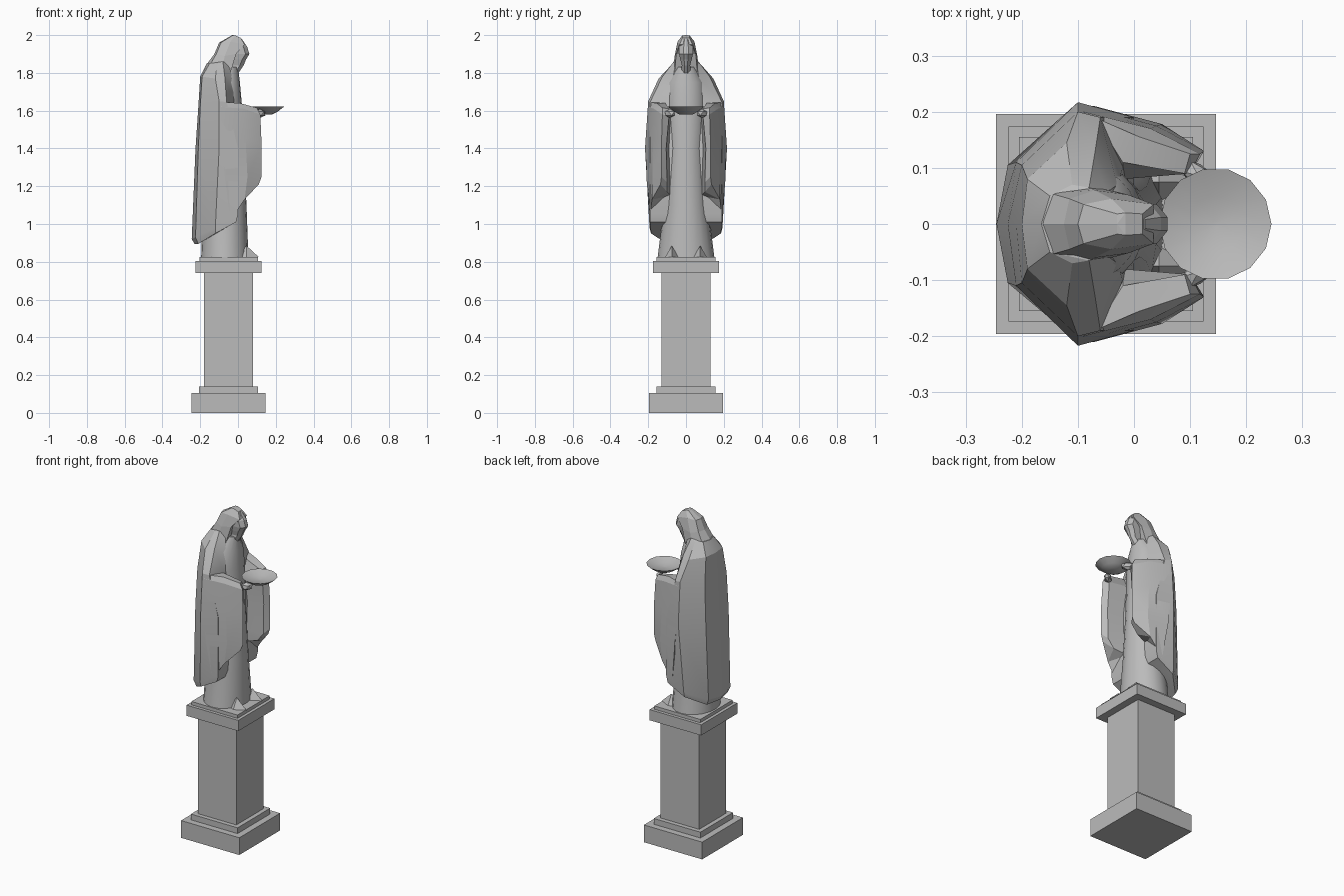
import bpy
import bmesh
import math
from mathutils import Matrix, Vector

cube = bpy.data.objects.get("Cube")
if cube:
    bpy.data.objects.remove(cube, do_unlink=True)

stone = bpy.data.materials.new("grey stone")
stone.use_nodes = True
stone.diffuse_color = (0.5, 0.5, 0.5, 1)
stone.node_tree.nodes["Principled BSDF"].inputs["Base Color"].default_value = stone.diffuse_color


def finish(name, bm, mirror=False, smooth=None):
    """Turn a bmesh into a stone object, optionally mirrored across y."""
    bmesh.ops.recalc_face_normals(bm, faces=bm.faces)
    mesh = bpy.data.meshes.new(name)
    bm.to_mesh(mesh)
    bm.free()
    mesh.materials.append(stone)
    obj = bpy.data.objects.new(name, mesh)
    bpy.context.collection.objects.link(obj)
    if mirror:
        modifier = obj.modifiers.new("mirror", "MIRROR")
        modifier.use_axis = (False, True, False)
    if smooth:
        bpy.ops.object.select_all(action="DESELECT")
        obj.select_set(True)
        bpy.context.view_layer.objects.active = obj
        bpy.ops.object.shade_smooth_by_angle(angle=math.radians(smooth))
    return obj


def loft(name, rings, **options):
    """Skin a stack of closed rings and cap both ends."""
    bm = bmesh.new()
    loops = [[bm.verts.new(point) for point in ring] for ring in rings]
    for low, high in zip(loops, loops[1:]):
        for i in range(len(low)):
            j = (i + 1) % len(low)
            bm.faces.new((low[i], low[j], high[j], high[i]))
    bm.faces.new(loops[0])
    bm.faces.new(loops[-1])
    bmesh.ops.remove_doubles(bm, verts=bm.verts, dist=0.0005)
    bmesh.ops.triangulate(bm, faces=[f for f in bm.faces if len(f.verts) > 4])
    return finish(name, bm, **options)


def symmetric(half):
    """Close a half ring that starts on the centre plane at the back."""
    other = [(x, -y, z) for x, y, z in reversed(half) if y > 0]
    return list(half) + other


def ellipse(z, centre, rx, ry, sides):
    ring = []
    for i in range(sides):
        angle = math.tau * i / sides
        ring.append((centre + rx * math.cos(angle), ry * math.sin(angle), z))
    return ring


def block(name, half, bottom, top):
    """Square pedestal course, centred under the figure."""
    bm = bmesh.new()
    size = Vector((2 * half, 2 * half, top - bottom))
    place = Matrix.Translation((-0.05, 0, (bottom + top) / 2))
    bmesh.ops.create_cube(bm, size=1, matrix=place @ Matrix.Diagonal(size.to_4d()))
    return finish(name, bm)


# Pedestal
block("pedestal_base", 0.196, 0, 0.105)
block("pedestal_step", 0.157, 0.105, 0.14)
block("pedestal_shaft", 0.13, 0.14, 0.74)
block("pedestal_cap", 0.174, 0.74, 0.805)
block("pedestal_plinth", 0.155, 0.805, 0.825)

# Long gown and torso
gown_sections = [
    (0.825, -0.07, 0.125, 0.15),
    (1.1, -0.07, 0.115, 0.115),
    (1.4, -0.07, 0.1, 0.1),
    (1.64, -0.08, 0.1, 0.11),
    (1.75, -0.08, 0.09, 0.1),
    (1.83, -0.07, 0.07, 0.05),
]
loft("gown", [ellipse(*section, 20) for section in gown_sections], smooth=40)

# Cloak from the slanted hem to the neck: back, back corner, side, front fold, inner edge
cloak_rings = [
    [(-.23, 0, .895), (-.21, .1, .895), (-.12, .185, .95), (-.01, .19, 1.01), (-.01, .1, 1.01)],
    [(-.245, 0, .92), (-.225, .105, .93), (-.12, .193, .98), (0, .19, 1.05), (0, .1, 1.05)],
    [(-.225, 0, 1.4), (-.21, .11, 1.4), (-.1, .217, 1.4), (0, .19, 1.4), (0, .09, 1.4)],
    [(-.21, 0, 1.62), (-.2, .105, 1.62), (-.1, .2, 1.65), (-.06, .19, 1.645), (-.02, .1, 1.63)],
    [(-.2, 0, 1.78), (-.19, .08, 1.78), (-.12, .145, 1.77), (-.07, .125, 1.78), (-.03, .07, 1.77)],
    [(-.165, 0, 1.85), (-.15, .05, 1.85), (-.11, .07, 1.85), (-.08, .065, 1.86), (-.05, .055, 1.85)],
]
loft("cloak", [symmetric(ring) for ring in cloak_rings], smooth=20)

# Hood over the head
hood_rings = [
    [(-.17, 0, 1.84), (-.15, .055, 1.84), (-.09, .07, 1.8), (-.04, .06, 1.8)],
    [(-.125, 0, 1.9), (-.115, .045, 1.9), (-.07, .06, 1.89), (-.01, .052, 1.9)],
    [(-.1, 0, 1.96), (-.09, .035, 1.96), (-.04, .045, 1.965), (.035, .035, 1.95)],
    [(-.03, 0, 2), (-.03, .018, 1.998), (-.015, .02, 1.998), (.015, .018, 1.985)],
]
loft("hood", [symmetric(ring) for ring in hood_rings])

# Face: height, forward reach of the centre line, half width
face_profile = [
    (1.78, -0.01, 0.03),
    (1.84, 0.03, 0.022),
    (1.87, 0.042, 0.03),
    (1.9, 0.06, 0.036),
    (1.94, 0.048, 0.036),
    (1.98, 0.02, 0.024),
]
face_rings = []
for z, reach, width in face_profile:
    face_rings.append(symmetric([(-.06, 0, z), (-.05, width, z), (reach - .02, width, z), (reach, width / 3, z)]))
loft("face", face_rings)

# Hanging sleeves with forearm tops
sleeve_rings = [
    [(-.04, .19, 1.02), (.035, .18, 1.13), (.11, .135, 1.21), (.06, .1, 1.17), (-.02, .08, 1.15)],
    [(-.07, .21, 1.25), (.05, .178, 1.25), (.125, .13, 1.25), (.1, .1, 1.22), (0, .085, 1.22)],
    [(-.09, .21, 1.45), (.04, .175, 1.45), (.125, .13, 1.42), (.1, .105, 1.4), (0, .09, 1.4)],
    [(-.09, .2, 1.62), (.03, .17, 1.61), (.118, .125, 1.58), (.1, .09, 1.57), (-.02, .08, 1.58)],
    [(-.07, .19, 1.645), (.01, .155, 1.64), (.1, .125, 1.615), (.09, .09, 1.61), (-.02, .11, 1.64)],
]
loft("sleeves", sleeve_rings, mirror=True, smooth=15)

# Hands reaching under the dish
bm = bmesh.new()
pose = Matrix.Translation((0.115, 0.085, 1.585)) @ Matrix.Rotation(math.radians(-40), 4, "Z")
bmesh.ops.create_icosphere(bm, subdivisions=1, radius=1, matrix=pose @ Matrix.Diagonal((.04, .022, .024, 1)))
finish("hands", bm, mirror=True)

# Pointed toes below the gown
bm = bmesh.new()
bmesh.ops.create_cone(bm, cap_ends=True, segments=4, radius1=1, radius2=0, depth=1,
                      matrix=Matrix.Translation((.045, .075, .855)) @ Matrix.Diagonal((.065, .035, .06, 1)))
finish("toes", bm, mirror=True)

# Shallow dish with a hollow top
dish_sections = [(1.58, 0.035), (1.595, 0.065), (1.622, 0.1), (1.605, 0.05), (1.6, 0.005)]
loft("dish", [ellipse(z, 0.145, r, r, 14) for z, r in dish_sections], smooth=40)
